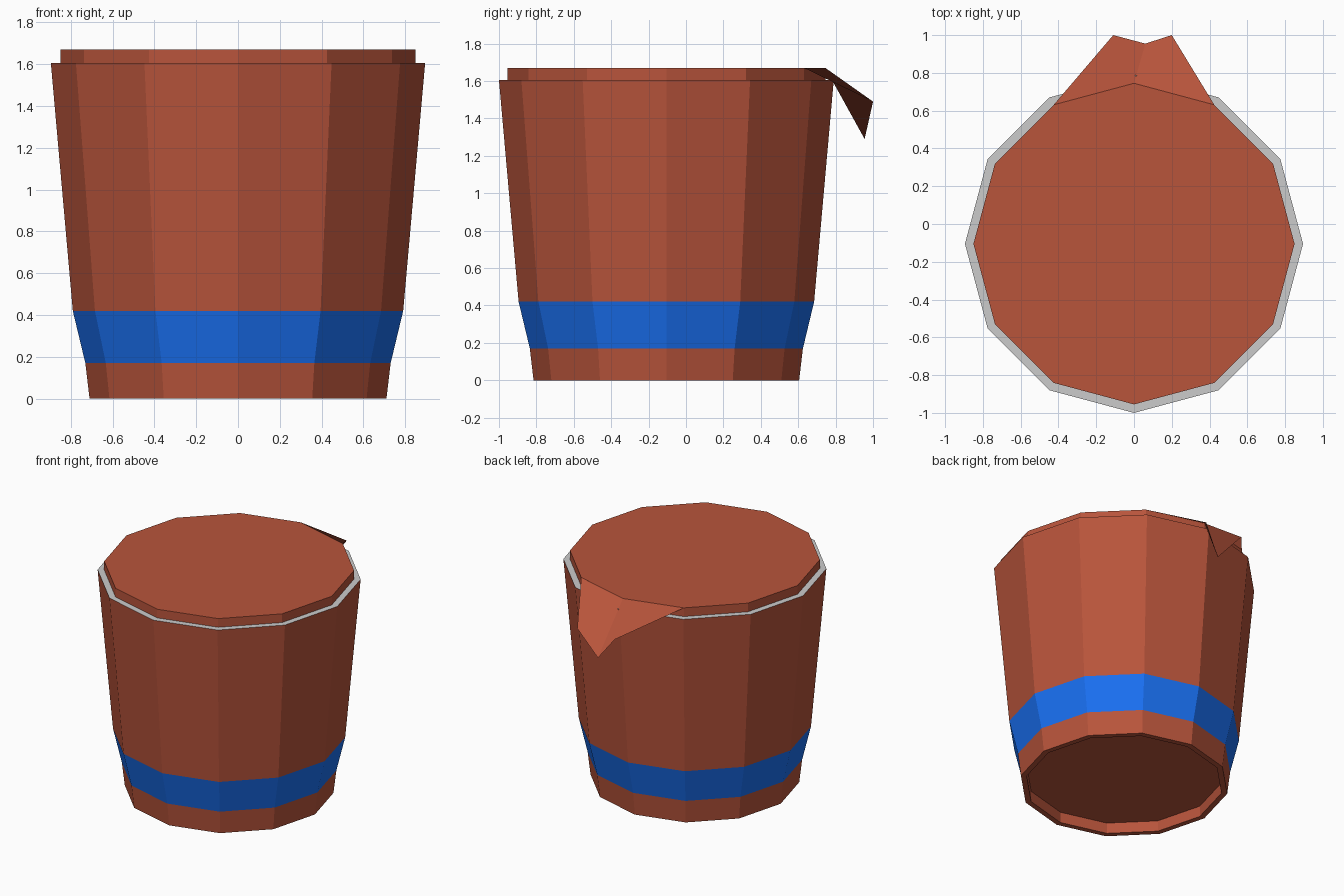
import bpy, bmesh
from math import cos, sin, pi

if "Cube" in bpy.data.objects:
    bpy.data.objects.remove(bpy.data.objects["Cube"])

SIDES = 12
CY = -0.105          # cup axis, shifted forward by the overhanging flap


def material(name, rgb):
    m = bpy.data.materials.new(name)
    m.diffuse_color = (*rgb, 1)
    m.use_nodes = True
    m.node_tree.nodes["Principled BSDF"].inputs["Base Color"].default_value = m.diffuse_color
    return m


RED = material("red_brown", (0.48, 0.089, 0.044))
BLUE = material("blue", (0.01, 0.162, 0.89))


def finish(name, bm, mat):
    me = bpy.data.meshes.new(name)
    bm.to_mesh(me)
    bm.free()
    ob = bpy.data.objects.new(name, me)
    bpy.context.collection.objects.link(ob)
    if mat:
        me.materials.append(mat)
    return ob


def lathe(name, profile, mat=None, cap=False):
    """Spin (radius, z) points into a faceted shell; walk so that outside is on the right."""
    bm = bmesh.new()
    rings = [[bm.verts.new((r * cos(2 * pi * i / SIDES), CY + r * sin(2 * pi * i / SIDES), z))
              for i in range(SIDES)] for r, z in profile]
    for a, b in zip(rings, rings[1:]):
        for i in range(SIDES):
            j = (i + 1) % SIDES
            bm.faces.new((a[i], a[j], b[j], b[i]))
    if cap:
        bm.faces.new(rings[-1])
    return finish(name, bm, mat)


# Cup wall, stripe and bare rim
lathe("cup_wall", [(0.79, 0.42), (0.895, 1.605)], RED)
lathe("stripe", [(0.73, 0.17), (0.79, 0.42)], BLUE)
lathe("cup_rim", [(0.895, 1.605), (0.85, 1.605)])

# Foot with recessed underside
lathe("cup_foot", [(0.67, 0.08), (0.67, 0), (0.71, 0), (0.73, 0.17)], RED)
bm = bmesh.new()
ring = [bm.verts.new((0.67 * cos(2 * pi * i / SIDES), CY + 0.67 * sin(2 * pi * i / SIDES), 0.08))
        for i in range(SIDES)]
bm.faces.new(ring[::-1])
finish("cup_floor", bm, RED)

# Lid
lathe("lid", [(0.85, 1.605), (0.85, 1.67)], RED, cap=True)

# Bent pull tab at the back of the lid, two facets meeting on a crease
bm = bmesh.new()
right, mid, left, tip_l, tip_low, tip_r = [bm.verts.new(p) for p in (
    (0.425, 0.631, 1.67), (0, 0.745, 1.67), (-0.425, 0.631, 1.67),
    (-0.11, 1.0, 1.49), (0.06, 0.955, 1.29), (0.2, 1.0, 1.49))]
bm.faces.new((right, tip_r, tip_low, mid))
bm.faces.new((mid, tip_low, tip_l, left))
finish("pull_tab", bm, RED)
